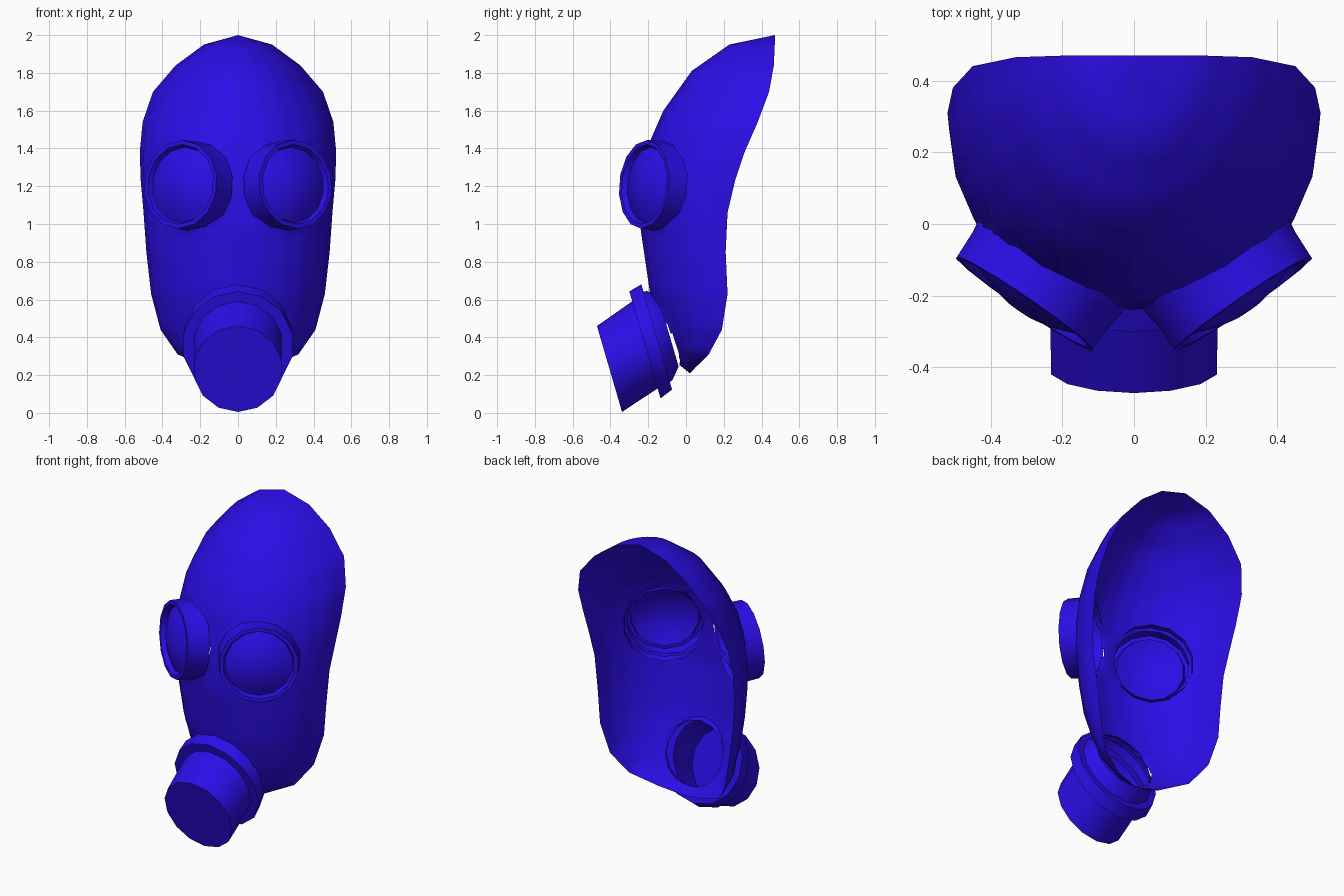
import bpy, bmesh, math
from mathutils import Vector

if "Cube" in bpy.data.objects:
    bpy.data.objects.remove(bpy.data.objects["Cube"])

mat = bpy.data.materials.new("blue_rubber")
mat.diffuse_color = (0.025, 0.004, 0.8, 1)
mat.use_nodes = True
mat.node_tree.nodes["Principled BSDF"].inputs["Base Color"].default_value = mat.diffuse_color


def finish(name, bm, angle=40, mirror=False):
    bmesh.ops.recalc_face_normals(bm, faces=bm.faces)
    me = bpy.data.meshes.new(name)
    bm.to_mesh(me)
    bm.free()
    ob = bpy.data.objects.new(name, me)
    bpy.context.collection.objects.link(ob)
    me.materials.append(mat)
    if mirror:
        ob.modifiers.new("mirror", 'MIRROR')
    bpy.ops.object.select_all(action='DESELECT')
    ob.select_set(True)
    bpy.context.view_layer.objects.active = ob
    bpy.ops.object.shade_smooth_by_angle(angle=math.radians(angle))
    return ob


def ring_tube(name, rings, normal, sides=14, mirror=False):
    """Skin of circles (centre, radius), all facing the same way; the last is a centre point."""
    n = Vector(normal).normalized()
    u = n.cross(Vector((0, 0, 1))).normalized()
    v = u.cross(n)
    bm = bmesh.new()
    loops = []
    for c, r in rings:
        c = Vector(c)
        if r == 0:
            loops.append([bm.verts.new(c)] * sides)
            continue
        angles = [2 * math.pi * k / sides for k in range(sides)]
        loops.append([bm.verts.new(c + r * (u * math.sin(a) - v * math.cos(a))) for a in angles])
    for a, b in zip(loops, loops[1:]):
        for k in range(sides):
            j = (k + 1) % sides
            bm.faces.new([a[k], a[j], b[j]] if b[k] is b[j] else [a[k], a[j], b[j], b[k]])
    return finish(name, bm, mirror=mirror)


def round_hole(bm, centre, normal, r):
    """Remove faces within the cylinder and pull the cut edge onto its radius."""
    c, n = Vector(centre), Vector(normal).normalized()

    def radial(p):
        d = p - c
        return d - n * d.dot(n)
    gone = [f for f in bm.faces if all(radial(v.co).length < r for v in f.verts)]
    bmesh.ops.delete(bm, geom=gone, context='FACES')
    for v in bm.verts:
        d = radial(v.co)
        if 1e-6 < d.length < r:
            v.co += d.normalized() * (r - d.length)


EYE_C, EYE_N = Vector((0.305, -0.222, 1.21)), Vector((0.56, -0.82, 0.08)).normalized()
SNOUT_N = Vector((0, -0.96, -0.28))

# face shell: rows of half ellipses between the open rim (x, y, z) and the centre line (y, z)
rim = [(0, .47, 2.0), (.18, .47, 1.95), (.33, .465, 1.84), (.45, .44, 1.7), (.505, .38, 1.54),
       (.52, .31, 1.38), (.515, .26, 1.23), (.50, .22, 1.06), (.485, .21, .85), (.46, .22, .63),
       (.41, .19, .44), (.32, .12, .31), (.16, .05, .24), (0, .02, .21)]
mid = [(.47, 2.0), (.23, 1.95), (.03, 1.81), (-.12, 1.6), (-.19, 1.44), (-.22, 1.28),
       (-.235, 1.14), (-.24, .97), (-.215, .8), (-.19, .63), (-.13, .47), (-.07, .34),
       (-.03, .25), (.02, .21)]
SEG = 12
bm = bmesh.new()
rows = []
for (x, y, z), (my, mz) in zip(rim, mid):
    row = []
    for k in range(SEG + 1):
        a = math.pi * (k / SEG - 0.5)
        t = math.cos(a)
        row.append(bm.verts.new((x * math.sin(a), y + (my - y) * t, z + (mz - z) * t)))
    rows.append(row)
for a, b in zip(rows, rows[1:]):
    for k in range(SEG):
        bm.faces.new((a[k], a[k + 1], b[k + 1], b[k]))
bmesh.ops.remove_doubles(bm, verts=bm.verts, dist=1e-4)
bmesh.ops.subdivide_edges(bm, edges=bm.edges, cuts=2, use_grid_fill=True)
for s in (1, -1):
    round_hole(bm, (s * EYE_C.x, EYE_C.y, EYE_C.z), (s * EYE_N.x, EYE_N.y, EYE_N.z), 0.22)
round_hole(bm, (0, -0.095, 0.437), SNOUT_N, 0.195)
finish("face_shell", bm, angle=60)

# eyepieces: flared collar, thin lip and domed lens
eye = [(-0.135, .245), (-0.09, .238), (0, .235), (0, .212), (-0.03, .2),
       (-0.01, .16), (0.012, .1), (0.022, .05), (0.025, 0)]
ring_tube("eyepieces", [(EYE_C + EYE_N * d, r) for d, r in eye], EYE_N, mirror=True)

# breathing snout: neck, flange and slanted filter canister
snout = [(-.095, .437, .2), (-.14, .41, .245), (-.155, .402, .25), (-.155, .402, .29),
         (-.2175, .36, .295), (-.2175, .36, .24), (-.405, .2325, .237),
         (-.405, .2325, .12), (-.405, .2325, 0)]
ring_tube("snout_filter", [((0, y, z), r) for y, z, r in snout], SNOUT_N)
